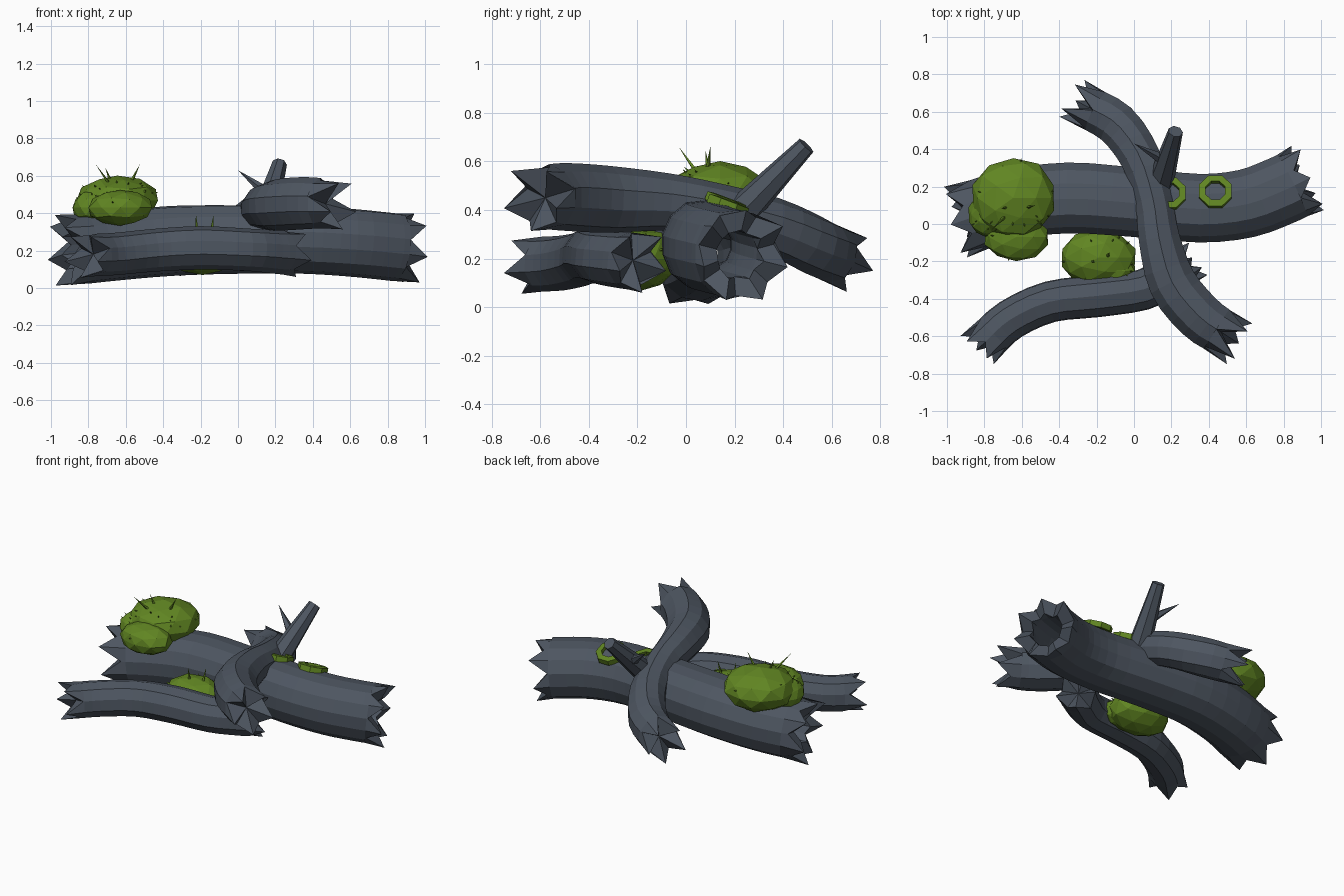
import bpy, bmesh, math, random
from mathutils import Vector, Matrix

if "Cube" in bpy.data.objects:
    bpy.data.objects.remove(bpy.data.objects["Cube"])

random.seed(4)


def material(name, rgb):
    m = bpy.data.materials.new(name)
    m.diffuse_color = (*rgb, 1)
    m.use_nodes = True
    m.node_tree.nodes["Principled BSDF"].inputs["Base Color"].default_value = m.diffuse_color
    return m


BARK = material("slate bark", (0.075, 0.092, 0.119))
MOSS = material("moss green", (0.118, 0.235, 0.016))


def finish(bm, name, mat):
    bmesh.ops.recalc_face_normals(bm, faces=bm.faces)
    me = bpy.data.meshes.new(name)
    bm.to_mesh(me)
    bm.free()
    me.materials.append(mat)
    ob = bpy.data.objects.new(name, me)
    bpy.context.collection.objects.link(ob)
    return ob


def smooth_path(pts, steps=3):
    """Catmull-Rom samples of (x, y, z, radius) points."""
    p = [Vector(q) for q in pts]
    p = [2 * p[0] - p[1]] + p + [2 * p[-1] - p[-2]]
    out = []
    for i in range(1, len(p) - 2):
        a, b, c, d = p[i - 1:i + 3]
        for s in range(steps):
            t = s / steps
            out.append(0.5 * (2 * b + (c - a) * t + (2 * a - 5 * b + 4 * c - d) * t * t
                              + (3 * b - a - 3 * c + d) * t ** 3))
    return out + [p[-2]]


def log(name, pts, sides, spike, hollow=0, boxy=0.0):
    """Bent trunk with splintered ends; hollow is the bore as a share of the radius."""
    path = smooth_path(pts)
    n = len(path)
    bm = bmesh.new()
    wobble = [random.uniform(0.97, 1.04) * (1 + boxy * abs(math.sin(2 * math.tau * (k + 0.5) / sides)))
              for k in range(sides)]

    def rings(scale, jag):
        out = []
        for i, p in enumerate(path):
            t = (path[min(i + 1, n - 1)] - path[max(i - 1, 0)]).to_3d().normalized()
            u = t.cross(Vector((0, 0, 1))).normalized()
            v = u.cross(t)
            ring = []
            for k in range(sides):
                a = math.tau * (k + 0.5) / sides
                r = p[3] * scale * wobble[k]
                off = Vector()
                if i in (0, n - 1):
                    way = 1 if i else -1
                    length = random.uniform(0.7, 1.1) if k % 2 else random.uniform(-0.7, 0.1)
                    off = t * way * spike * length * jag
                    r *= 1.06 if k % 2 else 0.93
                ring.append(bm.verts.new(p.to_3d() + off + (u * math.cos(a) + v * math.sin(a)) * r))
            out.append(ring)
        return out

    def bridge(a, b):
        for k in range(sides):
            j = (k + 1) % sides
            bm.faces.new((a[k], a[j], b[j], b[k]))

    outer = rings(1, 1)
    for a, b in zip(outer, outer[1:]):
        bridge(a, b)
    if hollow:
        inner = rings(hollow, 0.4)
        for a, b in zip(inner, inner[1:]):
            bridge(a, b)
        bridge(outer[0], inner[0])
        bridge(outer[-1], inner[-1])
    else:
        # sunken fan in each broken end
        for ring, p, q in ((outer[0], path[0], path[1]), (outer[-1], path[-1], path[-2])):
            c = bm.verts.new(p.lerp(q, 0.4).to_3d())
            for k in range(sides):
                bm.faces.new((ring[k], ring[(k + 1) % sides], c))
    return finish(bm, name, BARK)


def cone(name, base, tip, r1, r2, sides, mat):
    base, tip = Vector(base), Vector(tip)
    d = tip - base
    bm = bmesh.new()
    bmesh.ops.create_cone(bm, cap_ends=True, segments=sides, radius1=r1, radius2=r2, depth=d.length)
    bmesh.ops.transform(bm, verts=bm.verts, matrix=Matrix.Translation((base + tip) / 2)
                        @ d.to_track_quat('Z', 'Y').to_matrix().to_4x4())
    return finish(bm, name, mat)


def moss(name, centre, size, blades=8):
    """Flattened low-poly clump with tiny blades on its upper side."""
    bm = bmesh.new()
    bmesh.ops.create_icosphere(bm, subdivisions=2, radius=1)
    for v in bm.verts:
        v.co *= random.uniform(0.98, 1.05)
        v.co = Vector(centre) + Vector(v.co[i] * size[i] for i in range(3))
    finish(bm, name, MOSS)
    for i in range(blades):
        a, h = random.uniform(0, math.tau), random.uniform(0.3, 0.8)
        w = math.sqrt(1 - h * h)
        n = Vector((w * math.cos(a), w * math.sin(a), h))
        p = Vector(centre) + Vector(n[k] * size[k] for k in range(3))
        cone(f"{name}_blade_{i}", p - n * 0.01, p + n * 0.014, 0.007, 0, 3, MOSS)


def ring(name, centre, outer, inner, tilt):
    """Eight-sided fungus ring with a low wall."""
    bm = bmesh.new()
    loops = []
    for r, z in ((outer, -0.025), (outer, 0.01), (inner, 0.014), (inner, -0.025)):
        loops.append([bm.verts.new((r * math.cos(math.tau * (k + 0.5) / 8),
                                    r * math.sin(math.tau * (k + 0.5) / 8), z)) for k in range(8)])
    for a, b in zip(loops, loops[1:] + loops[:1]):
        for k in range(8):
            j = (k + 1) % 8
            bm.faces.new((a[k], a[j], b[j], b[k]))
    bmesh.ops.transform(bm, verts=bm.verts, matrix=Matrix.Translation(centre) @ Matrix.Rotation(tilt, 4, 'X'))
    finish(bm, name, MOSS)


# Logs: x, y, z, radius
log("main_log", [(-0.88, 0.03, 0.205, 0.188), (-0.65, 0.10, 0.228, 0.186), (-0.35, 0.135, 0.255, 0.188),
                 (0, 0.112, 0.262, 0.184), (0.35, 0.08, 0.26, 0.182), (0.6, 0.105, 0.245, 0.182),
                 (0.78, 0.17, 0.227, 0.182), (0.87, 0.212, 0.217, 0.182)], 14, 0.085, 0.55, 0.05)
log("front_log", [(-0.79, -0.625, 0.18, 0.112), (-0.66, -0.51, 0.185, 0.112), (-0.45, -0.415, 0.205, 0.113),
                  (-0.2, -0.385, 0.218, 0.115), (0.05, -0.35, 0.208, 0.112),
                  (0.18, -0.275, 0.198, 0.115), (0.27, -0.21, 0.192, 0.118)], 10, 0.075)
log("crossing_log", [(0.485, -0.59, 0.45, 0.13), (0.35, -0.495, 0.45, 0.138), (0.205, -0.315, 0.44, 0.136),
                     (0.135, -0.08, 0.43, 0.117), (0.105, 0.12, 0.4, 0.107), (0.035, 0.35, 0.335, 0.115),
                     (-0.09, 0.53, 0.25, 0.124), (-0.255, 0.63, 0.205, 0.12)], 10, 0.105)

# Broken branch and its thorn
cone("branch", (0.135, 0.2, 0.36), (0.222, 0.495, 0.665), 0.075, 0.04, 7, BARK)
cone("branch_thorn", (0.165, 0.34, 0.50), (0.0, 0.43, 0.63), 0.035, 0, 5, BARK)

# Moss clumps
moss("large_moss", (-0.645, 0.14, 0.468), (0.22, 0.215, 0.13), 12)
moss("front_moss", (-0.63, -0.07, 0.43), (0.172, 0.127, 0.095), 6)
moss("side_moss", (-0.785, 0.05, 0.43), (0.1, 0.12, 0.09), 4)
moss("lower_moss", (-0.19, -0.18, 0.198), (0.205, 0.15, 0.125), 7)
moss("lower_small_moss", (-0.1, -0.25, 0.2), (0.11, 0.08, 0.085), 3)

# Tall blades
for i, (b, t) in enumerate([((-0.69, 0.04, 0.56), (-0.76, -0.03, 0.66)),
                            ((-0.68, 0.09, 0.57), (-0.71, 0.08, 0.645)),
                            ((-0.57, 0.09, 0.57), (-0.525, 0.1, 0.66)),
                            ((-0.22, -0.2, 0.31), (-0.225, -0.21, 0.395)),
                            ((-0.14, -0.17, 0.31), (-0.13, -0.15, 0.395))]):
    cone(f"tall_blade_{i}", b, t, 0.01, 0, 4, MOSS)

# Fungus rings
ring("outer_ring", (0.435, 0.175, 0.427), 0.094, 0.057, -0.36)
ring("inner_ring", (0.19, 0.165, 0.438), 0.092, 0.056, -0.36)
